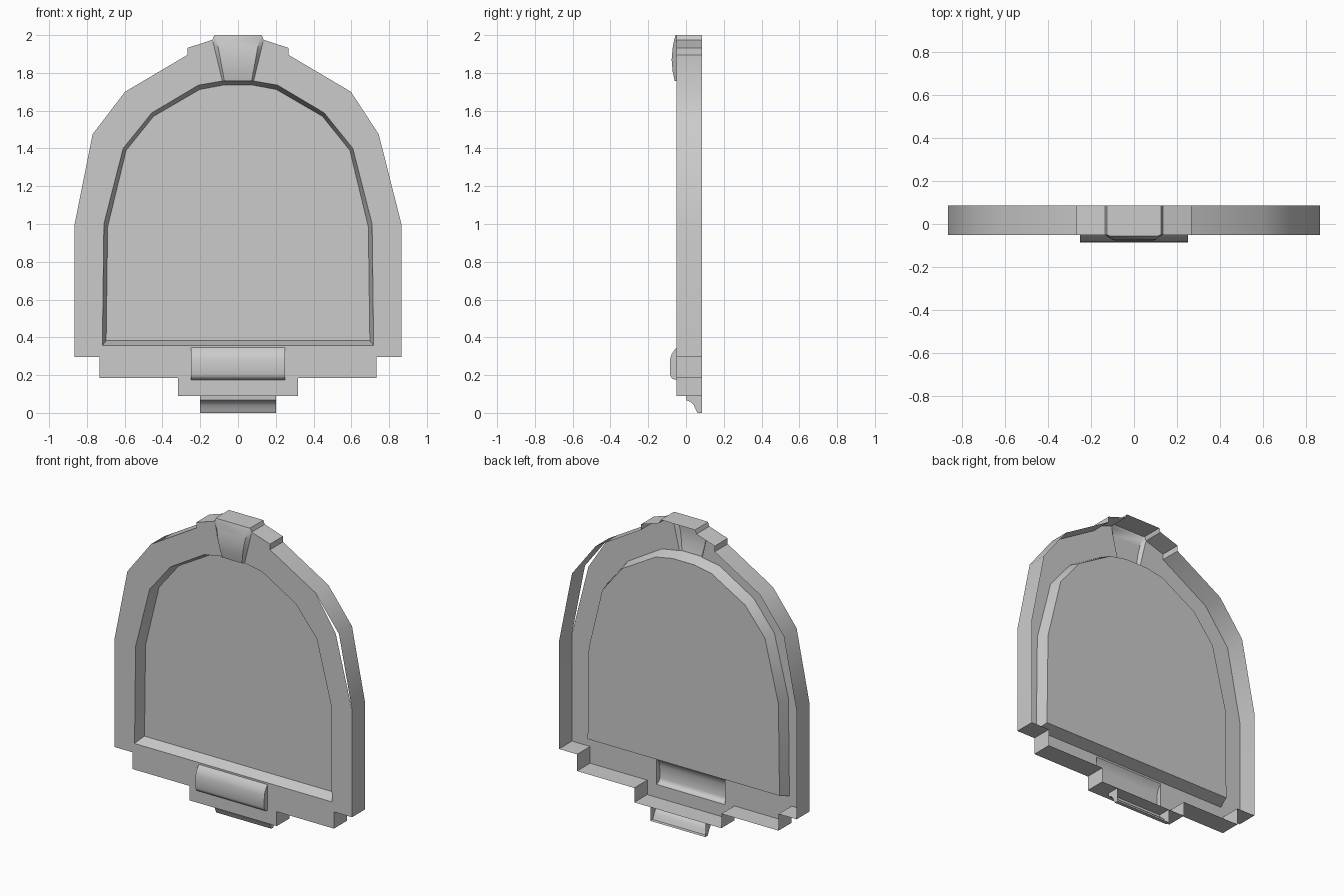
import bpy, bmesh
from mathutils import Vector

cube = bpy.data.objects.get("Cube")
if cube:
    bpy.data.objects.remove(cube, do_unlink=True)

stone = bpy.data.materials.new("light grey")
stone.use_nodes = True
GREY = (0.6, 0.6, 0.6, 1)
stone.diffuse_color = GREY
stone.node_tree.nodes["Principled BSDF"].inputs["Base Color"].default_value = GREY

FRONT, BACK, FLOOR = -0.05, 0.085, 0.025


def finish(name, bm, ref, inward=False):
    """Turn faces away from (or toward) a reference point and make the object."""
    bm.normal_update()
    for f in bm.faces:
        away = f.normal.dot(f.calc_center_median() - Vector(ref)) > 0
        if away == inward:
            f.normal_flip()
    mesh = bpy.data.meshes.new(name)
    bm.to_mesh(mesh)
    bm.free()
    mesh.materials.append(stone)
    obj = bpy.data.objects.new(name, mesh)
    bpy.context.collection.objects.link(obj)
    bpy.ops.object.select_all(action='DESELECT')
    obj.select_set(True)
    bpy.context.view_layer.objects.active = obj
    bpy.ops.object.shade_smooth_by_angle(angle=0.6)
    return obj


def mirrored(half):
    """Full left-to-right path from the +x half, listed top to bottom."""
    return half + [(-x, z) for x, z in reversed(half)]


def ring(bm, pts, y):
    return [bm.verts.new((x, y, z)) for x, z in pts]


def bridge(bm, a, b, closed=True):
    n = len(a)
    for i in range(n if closed else n - 1):
        j = (i + 1) % n
        bm.faces.new((a[i], a[j], b[j], b[i]))


def shell_bar(name, profile, half_width, ref):
    """Open-backed bar: (y, z) profile swept across x with capped ends."""
    bm = bmesh.new()
    a, b = [[bm.verts.new((s * half_width, y, z)) for y, z in profile] for s in (-1, 1)]
    bridge(bm, a, b, closed=False)
    bm.faces.new(a)
    bm.faces.new(b)
    return finish(name, bm, ref)


outline = mirrored([(.125, 2), (.135, 1.975), (.268, 1.932), (.268, 1.895), (.598, 1.7),
                    (.77, 1.475), (.865, 1), (.865, .295), (.733, .295), (.733, .185),
                    (.317, .185), (.317, .09)])
opening = mirrored([(.083, 1.757), (.21, 1.735), (.457, 1.588), (.608, 1.4),
                    (.71, 1), (.718, .357)])
floor = mirrored([(.08, 1.735), (.203, 1.712), (.447, 1.57), (.592, 1.39),
                  (.69, .985), (.698, .382)])

# Outer rim wall, open at the back
bm = bmesh.new()
bridge(bm, ring(bm, outline, FRONT), ring(bm, outline, BACK))
finish("outer_rim", bm, (0, 0, 1))

# Sunken panel with its sloping border
bm = bmesh.new()
inner = ring(bm, floor, FLOOR)
bridge(bm, ring(bm, opening, FRONT), inner)
bm.faces.new(inner)
finish("recessed_panel", bm, (0, -.3, 1), inward=True)

# Front frame: split at the keystone, pierced behind the handle
bm = bmesh.new()
frame = [(.745 if p == (.77, 1.475) else p[0], p[1]) for p in outline[1:-1]]
hole = [(.25, .345), (.25, .175), (-.25, .175), (-.25, .345)]
for pts in (frame + opening[::-1], hole):
    vs = ring(bm, pts, FRONT)
    for i, v in enumerate(vs):
        bm.edges.new((v, vs[(i + 1) % len(vs)]))
bmesh.ops.triangle_fill(bm, use_beauty=True, edges=bm.edges[:], normal=(0, -1, 0))
finish("front_frame", bm, (0, 5, 1))

# Keystone with a bulging face and bevelled sides
bm = bmesh.new()
rows = []
for z, y in ((2, -.055), (1.975, -.063), (1.93, -.071), (1.87, -.076),
             (1.81, -.071), (1.757, -.06)):
    t = (z - 1.757) / .218
    outer = .125 if z == 2 else .083 + .052 * t
    face = .072 + .04 * min(t, 1)
    rows.append([bm.verts.new(c) for c in ((-outer, FRONT, z), (-face, y, z),
                                           (face, y, z), (outer, FRONT, z))])
for a, b in zip(rows, rows[1:]):
    bridge(bm, a, b, closed=False)
bm.faces.new(rows[0])
bm.faces.new(rows[-1])
finish("keystone", bm, (0, .3, 1.88))

# Rounded handle below the panel
shell_bar("handle", [(FRONT, .345), (-.062, .332), (-.075, .312), (-.084, .285), (-.085, .205),
                     (-.08, .19), (-.07, .18), (FRONT, .175)], .25, (0, -.04, .26))

# Hooked tab at the foot
shell_bar("foot_tab", [(BACK, .09), (0, .09), (.002, .067), (.025, .058), (.042, .04),
                       (.052, .016), (.06, 0), (BACK, 0)], .2, (0, .08, .06))
